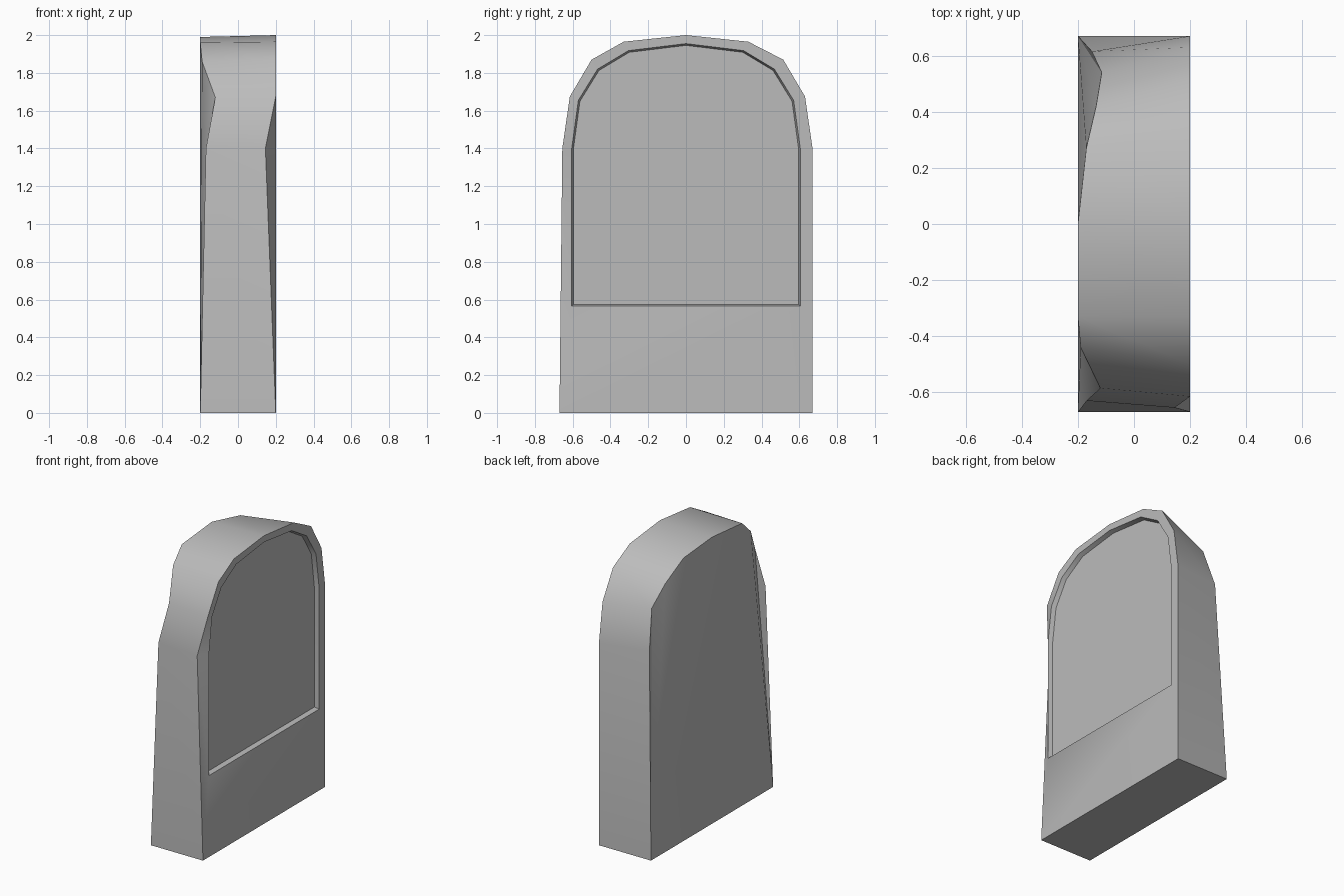
import bpy, bmesh, math

cube = bpy.data.objects.get("Cube")
if cube:
    bpy.data.objects.remove(cube, do_unlink=True)

stone = bpy.data.materials.new("grey stone")
stone.use_nodes = True
colour = (0.5, 0.5, 0.5, 1)
stone.diffuse_color = colour
stone.node_tree.nodes["Principled BSDF"].inputs["Base Color"].default_value = colour

# Half arch from foot to shoulder (y, z); mirrored about the crown
half_outer = [(0.67, 0), (0.67, 1.4), (0.63, 1.675), (0.515, 1.87), (0.33, 1.965)]
half_panel = [(0.605, 0.565), (0.605, 1.4), (0.57, 1.655), (0.468, 1.82), (0.305, 1.918)]


def arch(half, crown):
    return half + [(0, crown)] + [(-y, z) for y, z in reversed(half)]


# Worn back rim (x, y, z), in the same order as the arch
worn_rim = [(-0.2, 0.67, 0), (-0.15, 0.615, 1.42), (-0.115, 0.54, 1.68),
            (-0.135, 0.42, 1.81), (-0.17, 0.27, 1.94), (-0.2, 0, 1.99),
            (-0.2, -0.33, 1.96), (-0.19, -0.44, 1.86), (-0.12, -0.585, 1.67),
            (-0.17, -0.63, 1.4), (-0.2, -0.67, 0)]

bm = bmesh.new()


def ring(points):
    return [bm.verts.new(p) for p in points]


def bridge(a, b):
    n = len(a)
    for i in range(n):
        j = (i + 1) % n
        bm.faces.new((a[i], a[j], b[j], b[i]))


# Front rim with one chipped shoulder
front = ring([(0.2, y, z) for y, z in arch(half_outer, 2)])
front[-2].co = (0.145, -0.655, 1.4)
front[-3].co.y = -0.615
front[-4].co.y = -0.5
back = ring(worn_rim)

# Recessed panel with slightly sloped walls
lip = ring([(0.2, y, z) for y, z in arch(half_panel, 1.955)])
floor = ring([(0.17, y * 0.985, 0.575 + (z - 0.565) * 0.986)
              for y, z in arch(half_panel, 1.955)])

bridge(back, front)
bridge(front, lip)
bridge(lip, floor)
bm.faces.new(floor)

# Back: a flat middle with worn facets fanning from each foot
bm.faces.new((back[0], back[5], back[6], back[-1]))
for i in range(1, 5):
    bm.faces.new((back[0], back[i], back[i + 1]))
for i in range(6, 9):
    bm.faces.new((back[-1], back[i], back[i + 1]))

bmesh.ops.recalc_face_normals(bm, faces=bm.faces)
mesh = bpy.data.meshes.new("headstone")
bm.to_mesh(mesh)
bm.free()
mesh.materials.append(stone)
headstone = bpy.data.objects.new("headstone", mesh)
bpy.context.collection.objects.link(headstone)

# Smooth the arch while keeping rims crisp
bpy.ops.object.select_all(action="DESELECT")
headstone.select_set(True)
bpy.context.view_layer.objects.active = headstone
bpy.ops.object.shade_smooth_by_angle(angle=math.radians(35))
